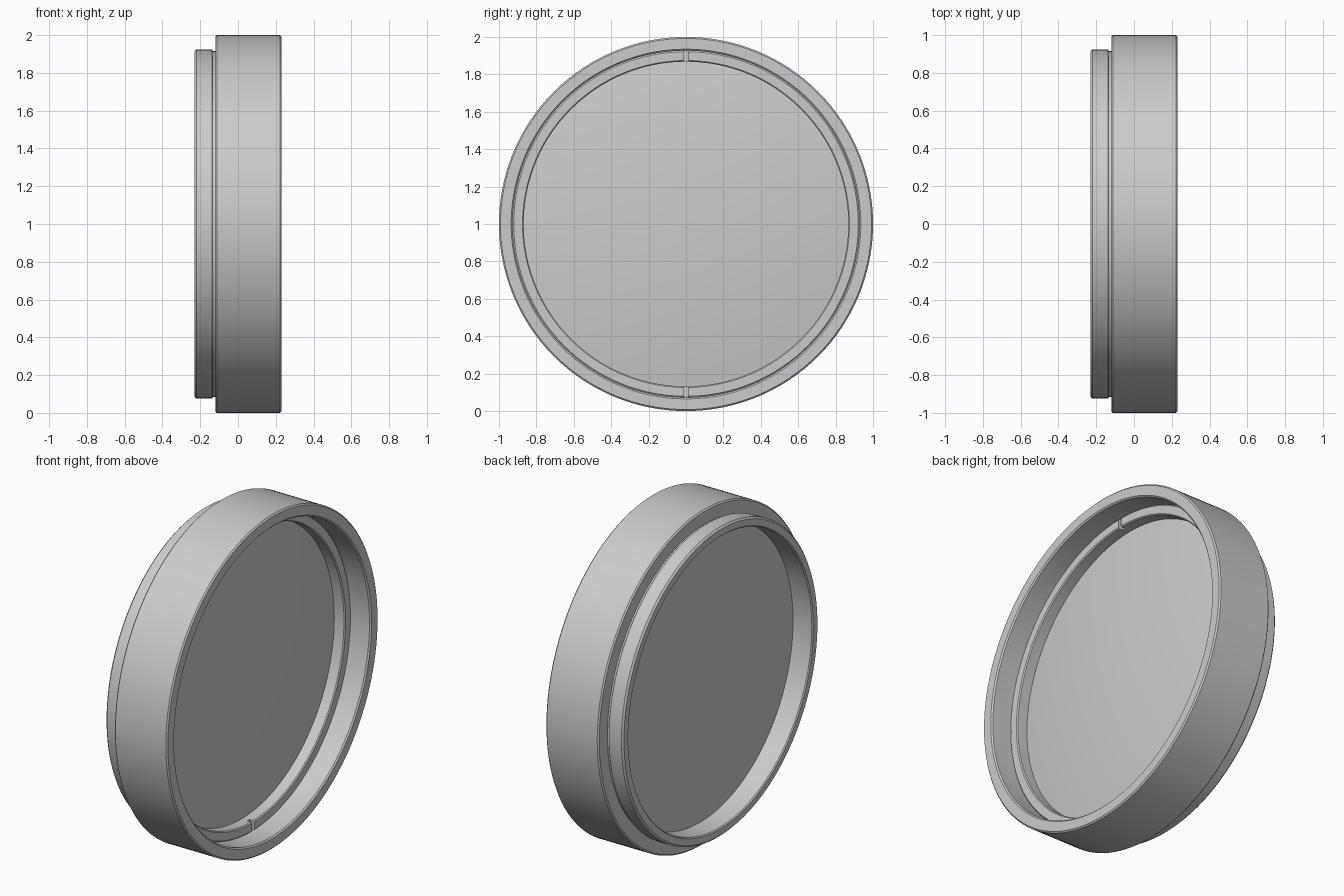
import bpy, bmesh, math
from mathutils import Matrix, Vector

cube = bpy.data.objects.get("Cube")
if cube:
    bpy.data.objects.remove(cube, do_unlink=True)

SEGMENTS = 128
grey = bpy.data.materials.new("satin_grey")
grey.use_nodes = True
colour = (0.6, 0.6, 0.6, 1)
grey.diffuse_color = colour
grey.node_tree.nodes["Principled BSDF"].inputs["Base Color"].default_value = colour


def make_object(name, bm):
    bmesh.ops.recalc_face_normals(bm, faces=bm.faces)
    mesh = bpy.data.meshes.new(name)
    bm.to_mesh(mesh)
    bm.free()
    mesh.materials.append(grey)
    obj = bpy.data.objects.new(name, mesh)
    bpy.context.collection.objects.link(obj)
    return obj


def chamfer(profile):
    """Cut the corners of a closed (x, radius, width) profile."""
    out = []
    for i, (x, r, width) in enumerate(profile):
        corner = Vector((x, r))
        if width == 0:
            out.append(corner)
            continue
        for other in (profile[i - 1], profile[(i + 1) % len(profile)]):
            out.append(corner + (Vector(other[:2]) - corner).normalized() * width)
    return out


def lathe(name, profile, closed=True):
    """Spin (x, radius) points about the x axis, at height 1."""
    bm = bmesh.new()
    verts = [bm.verts.new((x, 0, r)) for x, r in profile]
    pairs = list(zip(verts, verts[1:]))
    if closed:
        pairs.append((verts[-1], verts[0]))
    edges = [bm.edges.new(p) for p in pairs]
    bmesh.ops.spin(bm, geom=verts + edges, cent=(0, 0, 0), axis=(1, 0, 0),
                   angle=math.tau, steps=SEGMENTS, use_merge=True)
    bmesh.ops.remove_doubles(bm, verts=bm.verts, dist=1e-5)
    bmesh.ops.translate(bm, verts=bm.verts, vec=(0, 0, 1))
    return make_object(name, bm)


def smooth(obj):
    bpy.ops.object.select_all(action="DESELECT")
    obj.select_set(True)
    bpy.context.view_layer.objects.active = obj
    bpy.ops.object.shade_smooth_by_angle(angle=math.radians(35))


# Outer frame: wide rim, relief groove and narrower mounting collar
frame = lathe("frame", chamfer([
    (0.23, 1.0, 0.008), (-0.12, 1.0, 0.008), (-0.12, 0.915, 0),
    (-0.134, 0.915, 0), (-0.134, 0.925, 0.004), (-0.23, 0.925, 0.01),
    (-0.23, 0.87, 0.006), (-0.10, 0.87, 0), (-0.10, 0.875, 0),
    (0.03, 0.875, 0), (0.03, 0.927, 0), (0.23, 0.927, 0.008)]))
smooth(frame)

# Glass: flat back and a shallow dome on the front
GLASS_R, SAG = 0.875, 0.06
dome = [(0.028 + SAG * (1 - (i / 12) ** 2), GLASS_R * i / 12)
        for i in range(12, -1, -1)]
glass = lathe("glass", [(-0.10, 0), (-0.10, GLASS_R)] + dome, closed=False)
smooth(glass)

# Retaining ring holding the glass, with two spanner slots
ring = lathe("retaining_ring", chamfer([
    (0.10, 0.927, 0.006), (0.03, 0.927, 0), (0.03, 0.868, 0),
    (0.10, 0.868, 0.006)]))

bm = bmesh.new()
for z in (0.1, 1.9):
    bmesh.ops.create_cube(bm, size=1, matrix=Matrix.Translation((0.105, 0, z))
                          @ Matrix.Diagonal((0.07, 0.022, 0.16, 1)))
cutter = make_object("slot_cutter", bm)
cutter.hide_render = True
cutter.hide_viewport = True
cutter.display_type = "WIRE"

slots = ring.modifiers.new("slots", "BOOLEAN")
slots.object = cutter
slots.operation = "DIFFERENCE"
slots.solver = "EXACT"
smooth(ring)
